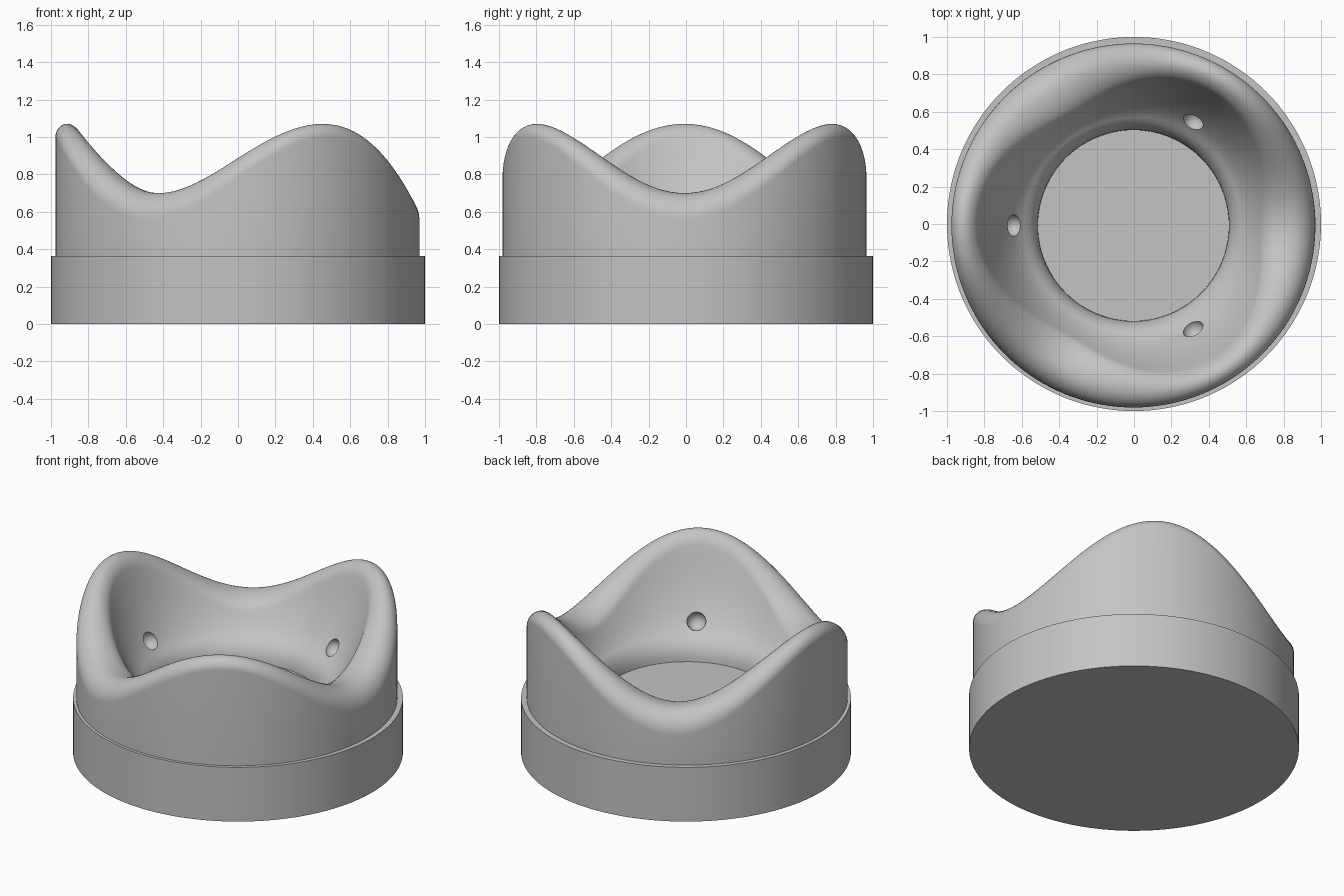
import bpy, bmesh, math
from mathutils import Vector

if "Cube" in bpy.data.objects:
    bpy.data.objects.remove(bpy.data.objects["Cube"])

SEG = 144
OFFSET = Vector((-0.003, -0.008, 0))

grey = bpy.data.materials.new("plain grey")
grey.diffuse_color = (0.55, 0.55, 0.55, 1)
grey.use_nodes = True
grey.node_tree.nodes["Principled BSDF"].inputs["Base Color"].default_value = grey.diffuse_color


def activate(ob):
    bpy.ops.object.select_all(action='DESELECT')
    ob.select_set(True)
    bpy.context.view_layer.objects.active = ob


def smooth(ob, degrees=35):
    activate(ob)
    bpy.ops.object.shade_smooth_by_angle(angle=math.radians(degrees))


def mix(a, b, w):
    return a + (b - a) * w


def bowl_height(r):
    d = r - 0.64
    return 0.57 + 1.38 * d + 4.65 * d * d


def rounded(a, corner, b, steps):
    """Elliptical arc from a to b, tangent to the lines through corner."""
    a, c, b = Vector(a), Vector(corner), Vector(b)
    pts = []
    for i in range(1, steps + 1):
        u = i / steps * math.pi / 2
        pts.append(c + (a - c) * (1 - math.sin(u)) + (b - c) * (1 - math.cos(u)))
    return pts


def section(w):
    """Wall section, from the low rim (w = 0) to the high rim (w = 1)."""
    pts = [(0.51, 0.35), (0.512, 0.40), (0.53, 0.45), (0.56, bowl_height(0.56))]
    crease = mix(0.68, 0.83, w)
    pts += [(r, bowl_height(r)) for r in (mix(0.56, crease, i / 10) for i in range(1, 11))]
    top = (mix(0.84, 0.91, w), mix(0.70, 1.07, w))
    pts += rounded(pts[-1], (mix(0.715, 0.855, w), top[1]), top, 8)
    pts += rounded(top, (0.973, top[1]), (0.973, mix(0.56, 1.0, w)), 10)
    pts.append((0.973, 0.35))
    return pts


# Base disc
bpy.ops.mesh.primitive_cylinder_add(vertices=SEG, radius=1, depth=0.363, location=(0, 0, 0.1815))
base = bpy.context.object
base.name = "base_disc"
base.data.materials.append(grey)
smooth(base)

# Wavy cup wall: three high and three low rim points
bm = bmesh.new()
rings = []
for k in range(SEG):
    a = 2 * math.pi * k / SEG
    w = (1 - math.cos(3 * a)) / 2
    rings.append([bm.verts.new((r * math.cos(a), r * math.sin(a), z)) for r, z in section(w)])
n = len(rings[0])
for k in range(SEG):
    p, q = rings[k], rings[(k + 1) % SEG]
    for i in range(n):
        j = (i + 1) % n
        bm.faces.new((p[i], p[j], q[j], q[i]))
bmesh.ops.recalc_face_normals(bm, faces=bm.faces)
mesh = bpy.data.meshes.new("cup_wall")
bm.to_mesh(mesh)
bm.free()
cup = bpy.data.objects.new("cup_wall", mesh)
cup.location = OFFSET
bpy.context.collection.objects.link(cup)
mesh.materials.append(grey)

# Round dimples in the bowl below each high rim point
for i in range(3):
    a = math.pi + i * 2 * math.pi / 3
    spot = Vector((0.642 * math.cos(a), 0.642 * math.sin(a), 0.572)) + OFFSET
    bpy.ops.mesh.primitive_uv_sphere_add(segments=24, ring_count=16, radius=0.058, location=spot)
    cutter = bpy.context.object
    cutter.name = "dimple_cutter"
    cutter.hide_render = True
    cutter.data.materials.append(grey)
    activate(cup)
    cut = cup.modifiers.new("dimple", 'BOOLEAN')
    cut.operation = 'DIFFERENCE'
    cut.solver = 'EXACT'
    cut.object = cutter
    bpy.ops.object.modifier_apply(modifier=cut.name)
    bpy.data.objects.remove(cutter, do_unlink=True)
smooth(cup)
